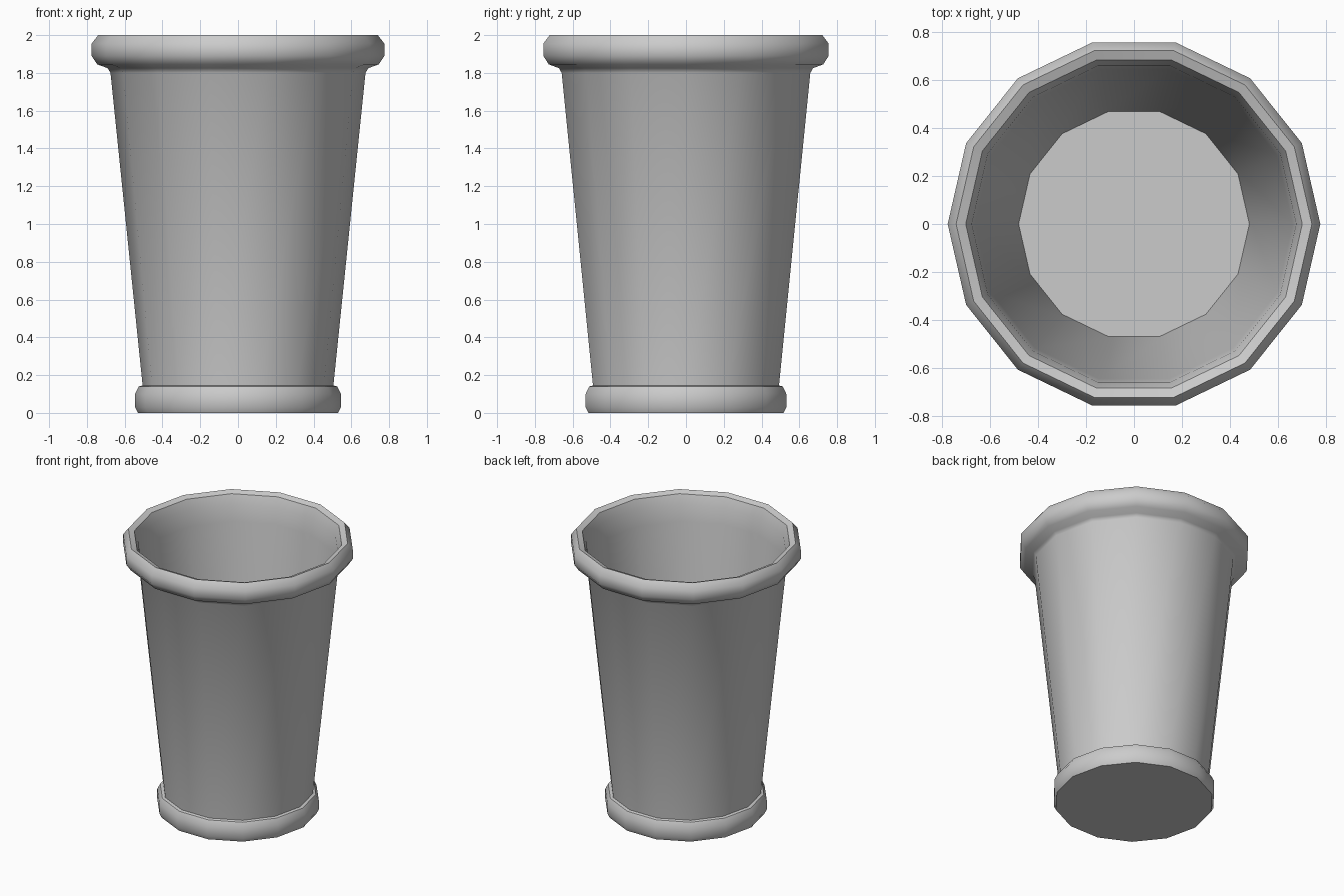
import bpy
import math

if "Cube" in bpy.data.objects:
    bpy.data.objects.remove(bpy.data.objects["Cube"])


def lathe(name, profile, sides, closed=False):
    """Revolve (radius, z) points around z; a zero radius becomes a single pole."""
    verts, faces, rings = [], [], []
    for r, z in profile:
        start = len(verts)
        if r == 0:
            verts.append((0, 0, z))
            rings.append([start] * sides)
        else:
            for i in range(sides):
                a = 2 * math.pi * i / sides
                verts.append((r * math.cos(a), r * math.sin(a), z))
            rings.append(list(range(start, start + sides)))
    pairs = list(zip(rings, rings[1:]))
    if closed:
        pairs.append((rings[-1], rings[0]))
    for lo, hi in pairs:
        for i in range(sides):
            j = (i + 1) % sides
            quad = [lo[i], lo[j], hi[j], hi[i]]
            faces.append(list(dict.fromkeys(quad)))
    mesh = bpy.data.meshes.new(name)
    mesh.from_pydata(verts, [], faces)
    mesh.update()
    obj = bpy.data.objects.new(name, mesh)
    bpy.context.collection.objects.link(obj)
    bpy.ops.object.select_all(action='DESELECT')
    obj.select_set(True)
    bpy.context.view_layer.objects.active = obj
    bpy.ops.object.shade_smooth_by_angle(angle=math.radians(40))
    return obj


SIDES = 14

# Tapered thin-walled cup: underside, foot band, outer wall, rolled lip, inner wall, floor
lathe("cup_body", [
    (0, 0.0), (0.53, 0.0),
    (0.545, 0.03), (0.545, 0.10), (0.525, 0.14), (0.505, 0.145),
    (0.675, 1.80),
    (0.69, 1.825), (0.745, 1.845), (0.775, 1.89), (0.775, 1.955), (0.74, 2.0),
    (0.70, 1.985), (0.675, 1.92), (0.66, 1.80),
    (0.49, 0.14), (0.48, 0.03), (0, 0.03),
], SIDES)
